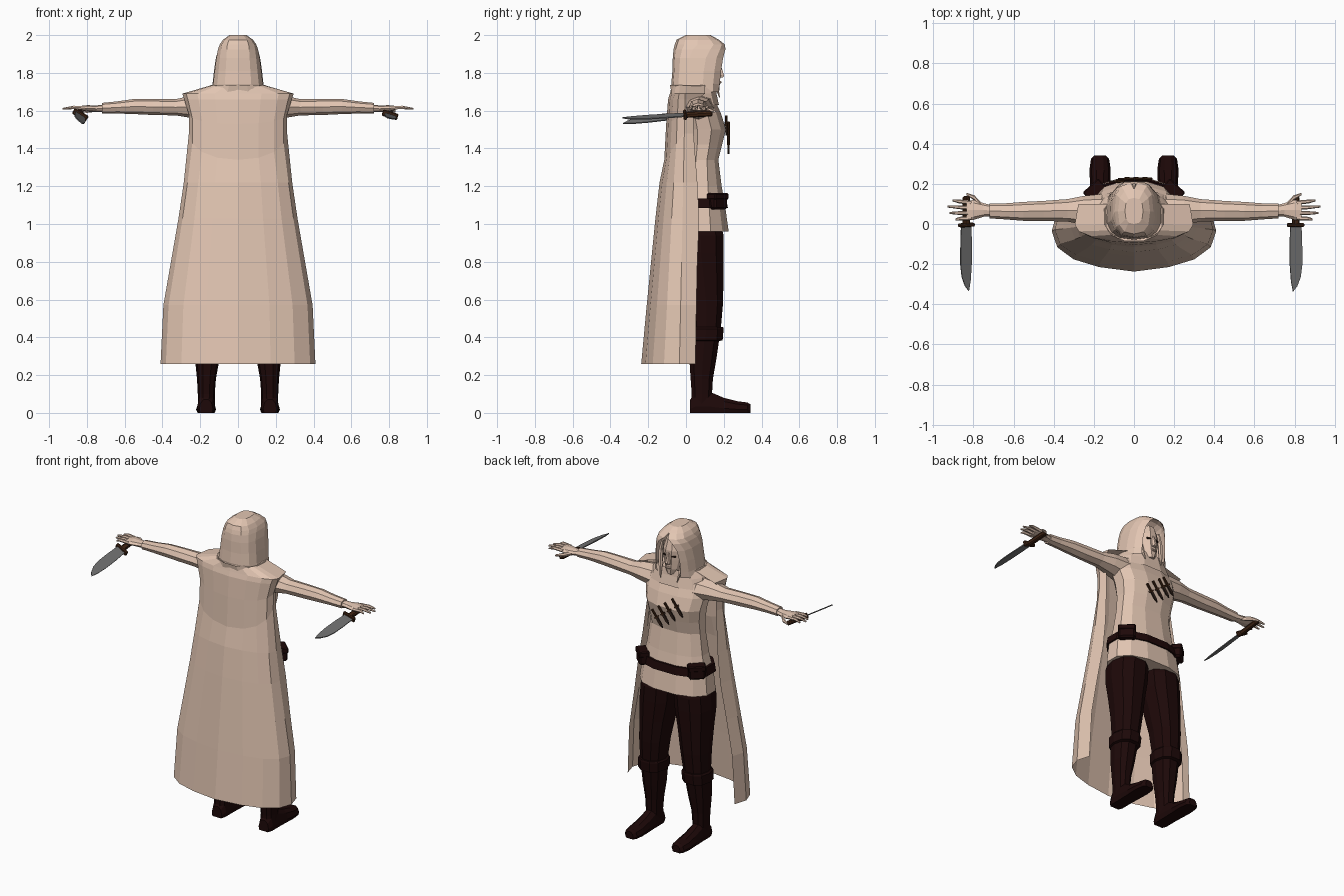
import bpy, bmesh, math
from mathutils import Vector, Matrix


def material(name, rgb):
    m = bpy.data.materials.new(name)
    m.diffuse_color = (*rgb, 1)
    return m


CLOTH = material("beige cloth", (0.76, 0.56, 0.445))
LEATHER = material("dark leather", (0.0125, 0.0025, 0.0025))
WOOD = material("brown grip", (0.05, 0.018, 0.007))
STEEL = material("grey steel", (0.17, 0.17, 0.17))
DARK = material("dark eye", (0.03, 0.015, 0.01))


def finish(name, bm, mat, matrix=None):
    bmesh.ops.recalc_face_normals(bm, faces=bm.faces)
    me = bpy.data.meshes.new(name)
    bm.to_mesh(me)
    bm.free()
    me.materials.append(mat)
    ob = bpy.data.objects.new(name, me)
    if matrix:
        ob.matrix_world = matrix
    bpy.context.collection.objects.link(ob)
    return ob


def loft(name, rings, mat, closed=True, caps=(True, True)):
    bm = bmesh.new()
    vs = [[bm.verts.new(p) for p in r] for r in rings]
    n = len(vs[0])
    for a, b in zip(vs, vs[1:]):
        for i in range(n if closed else n - 1):
            j = (i + 1) % n
            bm.faces.new((a[i], a[j], b[j], b[i]))
    if caps[0]:
        bm.faces.new(vs[0])
    if caps[1]:
        bm.faces.new(vs[-1])
    bmesh.ops.remove_doubles(bm, verts=bm.verts, dist=0.0005)
    return finish(name, bm, mat)


def power(v, p):
    return math.copysign(abs(v) ** p, v)


# Horizontal oval: half width, back y and front y, with an optional front gap
def oval(z, rx, yb, yf, n=12, cx=0, p=0.85, gap=None):
    cy, ry = (yb + yf) / 2, (yf - yb) / 2
    pts = []
    for i in range(n):
        if gap is None:
            a = 2 * math.pi * (i + 0.5) / n
        else:
            g = math.radians(gap)
            a = g + (2 * math.pi - 2 * g) * i / (n - 1)
        pts.append((cx + rx * power(math.sin(a), p), cy + ry * power(math.cos(a), p), z))
    return pts


# Tube running mostly along x: rows of x, y, z, half depth, half height
def limb(name, rows, mat, n=8):
    return loft(name, [[(x, y + ry * math.cos(2 * math.pi * i / n),
                         z + rz * math.sin(2 * math.pi * i / n)) for i in range(n)]
                       for x, y, z, ry, rz in rows], mat)


def box(name, size, mat, matrix, bevel=0.0):
    bm = bmesh.new()
    bmesh.ops.create_cube(bm, size=1, matrix=Matrix.Diagonal((*size, 1)))
    if bevel:
        bmesh.ops.bevel(bm, geom=bm.edges[:], offset=bevel, segments=1, affect='EDGES')
    return finish(name, bm, mat, matrix)


# Flat plate from an outline in local x, y
def plate(name, outline, thick, mat, matrix):
    bm = bmesh.new()
    f = bm.faces.new([bm.verts.new((x, y, -thick / 2)) for x, y in outline])
    r = bmesh.ops.extrude_face_region(bm, geom=[f])
    bmesh.ops.translate(bm, vec=(0, 0, thick),
                        verts=[v for v in r["geom"] if isinstance(v, bmesh.types.BMVert)])
    return finish(name, bm, mat, matrix)


# Tunic
loft("tunic", [oval(*r) for r in (
    (0.96, 0.25, -0.06, 0.23), (1.08, 0.235, -0.05, 0.213), (1.2, 0.205, -0.03, 0.192),
    (1.34, 0.185, -0.01, 0.174), (1.42, 0.187, -0.01, 0.194), (1.5, 0.2, -0.02, 0.215),
    (1.58, 0.215, -0.03, 0.19), (1.66, 0.21, -0.04, 0.155), (1.7, 0.14, -0.04, 0.12))], CLOTH)

# Belt with two pouches
loft("belt", [oval(*r) for r in (
    (1.085, 0.238, -0.054, 0.216), (1.085, 0.249, -0.064, 0.226),
    (1.135, 0.238, -0.06, 0.217), (1.135, 0.22, -0.04, 0.2))], LEATHER, caps=(False, False))
for s in (1, -1):
    m = Matrix.Translation((s * 0.195, 0.168, 1.12)) @ Matrix.Rotation(-s * 0.75, 4, 'Z')
    box("belt_pouch", (0.1, 0.06, 0.085), LEATHER, m, 0.01)
    box("pouch_flap", (0.106, 0.066, 0.035), LEATHER, m @ Matrix.Translation((0, 0, 0.026)), 0.006)

# Hooded cape, open at the front; rows of z, half width, back y, front y, centre dip
cape = []
for z, w, yb, yf, dip in (
        (0.26, 0.41, -0.237, 0.05, 0), (0.57, 0.395, -0.208, 0.055, 0), (0.8, 0.355, -0.185, 0.06, 0),
        (1.03, 0.315, -0.162, 0.07, 0), (1.22, 0.287, -0.14, 0.06, 0), (1.48, 0.26, -0.115, 0.04, 0.14),
        (1.58, 0.26, -0.105, 0.04, 0.05), (1.66, 0.285, -0.095, 0.06, 0), (1.69, 0.295, -0.085, 0.1, 0),
        (1.735, 0.14, -0.075, 0.1, 0)):
    y0 = -0.035 + 0.03 * (z - 0.26) / 1.4
    row = [(w * 0.94, yf, z)]
    for i in range(9):
        a = math.pi * i / 8
        ridge = 1 if i == 4 else 0.955
        row.append((w * power(math.cos(a), 0.9),
                    y0 + (yb - y0) * ridge * math.sin(a) ** 0.9, z - dip * math.sin(a)))
    cape.append(row + [(-w * 0.94, yf, z)])
loft("cape", cape, CLOTH, closed=False, caps=(False, False))
loft("collar", [oval(*r) for r in (
    (1.63, 0.2, -0.07, 0.178), (1.69, 0.18, -0.08, 0.165), (1.735, 0.15, -0.088, 0.16),
    (1.715, 0.115, -0.06, 0.14))], CLOTH, caps=(False, False))

# Hood with a face opening
loft("hood", [oval(z, rx, yb, yf, 13, 0, 0.75, g) for z, rx, yb, yf, g in (
    (1.70, 0.145, -0.07, 0.185, 28), (1.74, 0.136, -0.078, 0.195, 33), (1.81, 0.128, -0.072, 0.205, 35),
    (1.88, 0.118, -0.07, 0.213, 32), (1.925, 0.107, -0.066, 0.215, 20), (1.95, 0.097, -0.06, 0.207, 5),
    (1.975, 0.08, -0.05, 0.175, 0), (2.0, 0.045, 0.0, 0.13, 0))], CLOTH, closed=False, caps=(False, True))

# Head, nose, lips, eyes and hair locks
loft("head", [oval(z, rx, yb, yf, 12, 0, 0.95) for z, rx, yb, yf in (
    (1.64, 0.055, 0.0, 0.1), (1.70, 0.05, 0.0, 0.12), (1.705, 0.03, 0.04, 0.178),
    (1.74, 0.057, 0.0, 0.182), (1.8, 0.075, -0.02, 0.18), (1.86, 0.078, -0.03, 0.182),
    (1.92, 0.06, -0.02, 0.165))], CLOTH)
loft("nose", [oval(1.775, 0.014, 0.165, 0.198, 6), oval(1.785, 0.014, 0.165, 0.204, 6),
              oval(1.845, 0.007, 0.165, 0.185, 6)], CLOTH)
box("lips", (0.036, 0.012, 0.012), CLOTH, Matrix.Translation((0, 0.182, 1.75)), 0.004)
for s in (1, -1):
    m = Matrix.Translation((s * 0.031, 0.173, 1.826)) @ Matrix.Rotation(-s * 0.35, 4, 'Z')
    box("eye", (0.026, 0.009, 0.009), DARK, m)
    loft("hair_lock", [oval(z, r, y - r, y + r, 6, s * x) for z, x, y, r in (
        (1.9, 0.068, 0.14, 0.01), (1.83, 0.083, 0.14, 0.014), (1.74, 0.072, 0.158, 0.012),
        (1.67, 0.06, 0.178, 0.003))], CLOTH)

for s in (1, -1):
    # Sleeve and cuff
    limb("sleeve", [(s * x, y, z, ry, rz) for x, y, z, ry, rz in (
        (0.15, 0.06, 1.615, 0.09, 0.07), (0.25, 0.068, 1.62, 0.072, 0.058),
        (0.33, 0.068, 1.618, 0.056, 0.043), (0.45, 0.065, 1.62, 0.05, 0.043),
        (0.55, 0.063, 1.622, 0.047, 0.04), (0.64, 0.063, 1.617, 0.04, 0.032),
        (0.72, 0.065, 1.613, 0.037, 0.028))], CLOTH)
    # Hand: palm, four fingers, thumb
    limb("palm", [(s * x, y, z, ry, rz) for x, y, z, ry, rz in (
        (0.70, 0.066, 1.612, 0.026, 0.02), (0.75, 0.07, 1.61, 0.034, 0.018),
        (0.80, 0.07, 1.612, 0.05, 0.017), (0.835, 0.068, 1.613, 0.046, 0.012))], CLOTH)
    for y0, y1, tip in ((0.106, 0.118, 0.905), (0.08, 0.087, 0.928), (0.054, 0.055, 0.918), (0.03, 0.022, 0.89)):
        limb("finger", [(s * x, y, z, r, r) for x, y, z, r in (
            (0.81, y0, 1.614, 0.011), (0.87, (y0 + y1) / 2, 1.618, 0.0095), (tip, y1, 1.61, 0.005))], CLOTH, 6)
    limb("thumb", [(s * x, y, z, r, r) for x, y, z, r in (
        (0.755, 0.085, 1.607, 0.015), (0.795, 0.13, 1.6, 0.013), (0.835, 0.15, 1.595, 0.006))], CLOTH, 6)

    # Hand knife: grip, guard, curved blade
    x, roll, pitch = (0.805, 0.3, 0.06) if s > 0 else (-0.835, 0.55, 0.12)
    m = (Matrix.Translation((x, -0.005, 1.578)) @ Matrix.Rotation(pitch, 4, 'X')
         @ Matrix.Rotation(roll, 4, 'Y'))
    box("knife_grip", (0.034, 0.15, 0.028), WOOD, m @ Matrix.Translation((0, 0.07, 0)), 0.007)
    box("knife_guard", (0.085, 0.018, 0.034), WOOD, m, 0.005)
    plate("knife_blade", [(s * a, b) for a, b in (
        (-0.028, 0), (0.03, 0), (0.034, -0.12), (0.034, -0.2), (0.026, -0.26), (0.008, -0.305),
        (-0.014, -0.332), (-0.024, -0.28), (-0.03, -0.2), (-0.031, -0.1))], 0.006, STEEL, m)

    # Trouser leg, boot shaft with cuff, foot
    loft("trouser_leg", [oval(z, rx, yb, yf, 10, s * cx) for z, cx, rx, yb, yf in (
        (1.02, 0.11, 0.1, -0.03, 0.18), (0.94, 0.118, 0.116, -0.05, 0.205), (0.85, 0.125, 0.116, -0.045, 0.205),
        (0.72, 0.137, 0.1, -0.015, 0.203), (0.58, 0.148, 0.088, 0.015, 0.2),
        (0.42, 0.157, 0.075, 0.03, 0.185))], LEATHER)
    loft("boot_shaft", [oval(z, rx, yb, yf, 10, s * cx) for z, cx, rx, yb, yf in (
        (0.455, 0.157, 0.08, 0.02, 0.2), (0.445, 0.157, 0.088, 0.01, 0.203),
        (0.385, 0.159, 0.085, 0.008, 0.198), (0.38, 0.159, 0.073, 0.015, 0.178),
        (0.28, 0.163, 0.064, 0.015, 0.163), (0.18, 0.167, 0.05, 0.022, 0.145),
        (0.1, 0.168, 0.045, 0.028, 0.14), (0.03, 0.168, 0.045, 0.024, 0.14))], LEATHER)
    foot = []
    for y, w, top in ((0.022, 0.036, 0.07), (0.05, 0.047, 0.11), (0.13, 0.047, 0.11), (0.2, 0.05, 0.08),
                      (0.27, 0.053, 0.062), (0.325, 0.045, 0.055), (0.342, 0.028, 0.045)):
        foot.append([(s * 0.169 + w * a, y, top * b) for a, b in (
            (-0.85, 0), (-1, 0.3), (-0.8, 0.75), (-0.35, 1), (0.35, 1), (0.8, 0.75), (1, 0.3), (0.85, 0))])
    loft("foot", foot, LEATHER)

# Four throwing knives slanted across the chest
for i in range(4):
    x, z = 0.055 - 0.045 * i, 1.43 + 0.033 * i
    m = (Matrix.Translation((x, 0.225 - 0.012 * (i == 3), z)) @ Matrix.Rotation(0.65, 4, 'Y')
         @ Matrix.Rotation(math.pi / 2, 4, 'X'))
    plate("throwing_blade", [(-0.009, 0), (0.009, 0), (0.009, -0.05), (0, -0.075), (-0.009, -0.05)],
          0.008, DARK, m)
    box("throwing_grip", (0.013, 0.055, 0.014), WOOD, m @ Matrix.Translation((0, 0.027, 0)), 0.003)
    box("throwing_guard", (0.026, 0.01, 0.016), WOOD, m)
